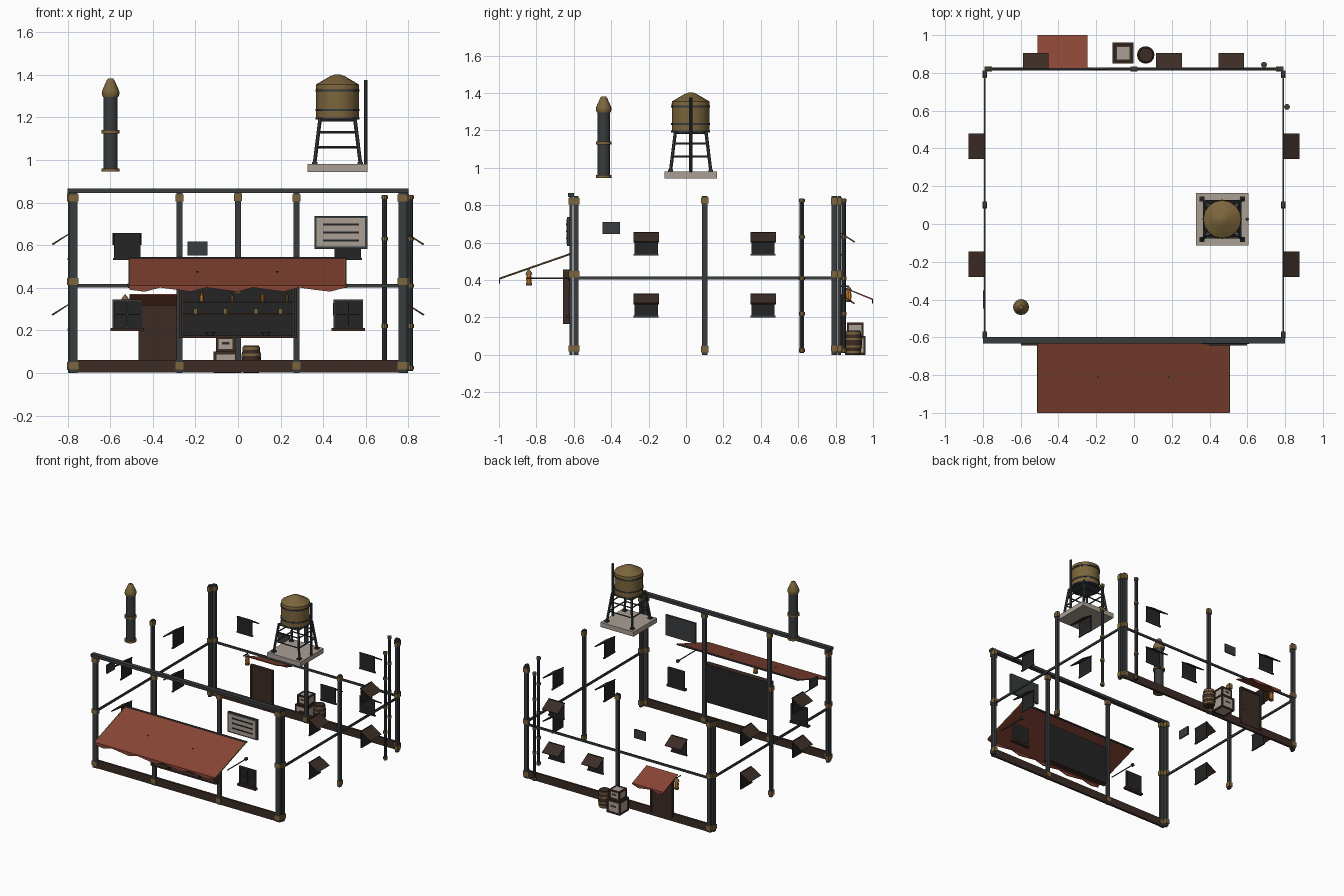
import bpy, bmesh, math
from mathutils import Vector

if "Cube" in bpy.data.objects:
    bpy.data.objects.remove(bpy.data.objects["Cube"])


def mat(name, c):
    m = bpy.data.materials.new(name)
    m.diffuse_color = (*c, 1)
    m.use_nodes = True
    m.node_tree.nodes["Principled BSDF"].inputs["Base Color"].default_value = m.diffuse_color
    return m


IRON = mat("iron", (0.04, 0.045, 0.048))
DARK = mat("dark_glass", (0.018, 0.018, 0.018))
BRASS = mat("brass", (0.2, 0.13, 0.045))
WOOD = mat("wood", (0.045, 0.025, 0.018))
RED = mat("red_sheet", (0.25, 0.06, 0.035))
PALE = mat("pale", (0.4, 0.35, 0.3))
GLOW = mat("lamp_glow", (0.8, 0.25, 0.02))


def finish(name, bm, m, smooth=False):
    bmesh.ops.recalc_face_normals(bm, faces=bm.faces)
    me = bpy.data.meshes.new(name)
    bm.to_mesh(me)
    bm.free()
    me.materials.append(m)
    ob = bpy.data.objects.new(name, me)
    bpy.context.collection.objects.link(ob)
    if smooth:
        bpy.context.view_layer.objects.active = ob
        ob.select_set(True)
        bpy.ops.object.shade_smooth_by_angle(angle=math.radians(35))
        ob.select_set(False)
    return ob


def box(name, c, s, m):
    bm = bmesh.new()
    bmesh.ops.create_cube(bm, size=1)
    for v in bm.verts:
        v.co = Vector([c[i] + v.co[i] * s[i] for i in range(3)])
    return finish(name, bm, m)


def rod(name, p, q, r, m, n=10):
    p, q = Vector(p), Vector(q)
    bm = bmesh.new()
    bmesh.ops.create_cone(bm, cap_ends=True, segments=n, radius1=r, radius2=r, depth=(q - p).length)
    rot = (q - p).to_track_quat('Z', 'Y')
    for v in bm.verts:
        v.co = rot @ v.co + (p + q) / 2
    return finish(name, bm, m, n > 6)


def lathe(name, x, y, prof, m, n=16):
    bm = bmesh.new()
    rings = [[bm.verts.new((x + r * math.cos(2 * math.pi * k / n), y + r * math.sin(2 * math.pi * k / n), z))
              for k in range(n)] for r, z in prof]
    for a, b in zip(rings, rings[1:]):
        for k in range(n):
            bm.faces.new((a[k], a[(k + 1) % n], b[(k + 1) % n], b[k]))
    bm.faces.new(rings[0])
    bm.faces.new(rings[-1])
    return finish(name, bm, m, True)


# walls: position along wall u, distance outward n, height z
WALL = {'front': lambda u, n, z: (u, -0.615 - n, z), 'back': lambda u, n, z: (u, 0.82 + n, z),
        'right': lambda u, n, z: (0.79 + n, u, z), 'left': lambda u, n, z: (-0.79 - n, u, z)}


def wbox(name, wall, u, n, z, su, sn, sz, m):
    s = (su, sn, sz) if wall in ('front', 'back') else (sn, su, sz)
    return box(name, WALL[wall](u, n, z), s, m)


def sheet(name, wall, u0, u1, n0, z0, n1, z1, drop, m, segs=1, th=0.006):
    # sloped sheet with an uneven hanging front edge
    bm = bmesh.new()
    rows = []
    for i in range(segs + 1):
        u = u0 + (u1 - u0) * i / segs
        d = drop * (0.75 + 0.45 * math.sin(i * 2.1)) if drop else 0
        prof = [(n0, z0), (n1, z1)] + ([(n1, z1 - d)] if drop else [])
        inner = ([(n1 - th, z1 - d)] if drop else []) + [(n1 - th, z1 - th), (n0, z0 - th)]
        rows.append([bm.verts.new(WALL[wall](u, n, z)) for n, z in prof + inner])
    k = len(rows[0])
    for a, b in zip(rows, rows[1:]):
        for j in range(k):
            bm.faces.new((a[j], a[(j + 1) % k], b[(j + 1) % k], b[j]))
    bm.faces.new(rows[0])
    bm.faces.new(rows[-1])
    return finish(name, bm, m)


def post(name, wall, u, caps, w=0.028):
    wbox(name, wall, u, 0, 0.425, w, 0.018, 0.85, IRON)
    for z in caps:
        wbox(name + "_cap", wall, u, 0, z, w + 0.01, 0.026, 0.034, BRASS)


# frame posts with brass caps
ALL = (0.034, 0.43, 0.822)
for s in (-1, 1):
    post("front_corner_post", 'front', s * 0.772, ALL, 0.036)
    post("back_corner_post", 'back', s * 0.772, ALL, 0.03)
    post("front_post", 'front', s * 0.275, (0.034, 0.822))
    side = 'right' if s > 0 else 'left'
    for u in (-0.588, 0.793):
        post(side + "_corner_post", side, u, ALL)
    post(side + "_post", side, 0.1, (0.03, 0.825))
    wbox(side + "_rail", side, 0.1, 0, 0.412, 1.39, 0.01, 0.016, IRON)
post("back_post", 'back', 0, (0.03, 0.825), 0.026)
wbox("back_rail", 'back', 0, 0, 0.41, 1.56, 0.01, 0.016, IRON)
wbox("front_top_beam", 'front', 0, 0, 0.855, 1.6, 0.034, 0.022, IRON)
for w in ('front', 'back'):
    wbox(w + "_base_beam", w, 0, 0, 0.032, 1.58, 0.016, 0.06, WOOD)

# hooded windows on sides and back
hoods = [(w, u, z) for w in ('left', 'right') for u in (-0.213, 0.412) for z in (0.53, 0.2)]
hoods += [('back', -0.52, 0.53), ('back', 0.515, 0.53), ('back', 0.515, 0.2), ('back', 0.185, 0.2)]
for w, u, z in hoods:
    wbox("window_pane", w, u, 0.003, z + 0.065, 0.125, 0.006, 0.125, DARK)
    wbox("window_sill", w, u, 0.006, z + 0.005, 0.134, 0.01, 0.01, IRON)
    sheet("window_hood", w, u - 0.068, u + 0.068, 0, z + 0.128, 0.085, z + 0.076, 0, WOOD)
wbox("back_vent", 'back', -0.19, 0.004, 0.585, 0.095, 0.01, 0.066, IRON)
wbox("left_vent", 'left', -0.4, 0.004, 0.678, 0.095, 0.01, 0.066, IRON)

# front windows with bars
for u in (-0.52, 0.518):
    wbox("front_pane", 'front', u, 0.005, 0.275, 0.13, 0.008, 0.125, DARK)
    for d in (-0.064, 0, 0.064):
        wbox("front_window_bar", 'front', u + d, 0.01, 0.275, 0.01 if d else 0.005, 0.014, 0.135, IRON)
        wbox("front_window_bar", 'front', u, 0.01, 0.275 + d, 0.138, 0.014, 0.01 if d else 0.005, IRON)
    wbox("front_window_sill", 'front', u, 0.014, 0.204, 0.158, 0.026, 0.014, WOOD)

# serving hatch with shelves and goods
wbox("hatch_back", 'front', 0, 0.003, 0.31, 0.54, 0.006, 0.285, DARK)
for s in (-1, 1):
    wbox("hatch_jamb", 'front', s * 0.269, 0.022, 0.31, 0.014, 0.042, 0.29, WOOD)
    wbox("hatch_sill", 'front', 0, 0.022, 0.31 + s * 0.14, 0.55, 0.042, 0.012, WOOD)
    lathe("dish", s * 0.13, -0.637, [(0.012, 0.176), (0.022, 0.192)], IRON, 10)
for z in (0.275, 0.335):
    wbox("hatch_shelf", 'front', 0, 0.015, z, 0.52, 0.022, 0.007, WOOD)
for i, x in enumerate((-0.2, -0.06, 0.085, 0.2)):
    wbox("shelf_jar", 'front', x, 0.016, 0.29, 0.018, 0.016, 0.024, BRASS)
    lathe("shelf_bottle", x + 0.03, -0.631, [(0.008, 0.338), (0.008, 0.362), (0.003, 0.37), (0.003, 0.38)],
          (GLOW, BRASS)[i % 2], 8)

# front awning, trim and struts
sheet("front_awning", 'front', -0.51, 0.505, 0.01, 0.538, 0.385, 0.41, 0.025, RED, 14)
rod("awning_top_bar", (-0.515, -0.622, 0.538), (0.51, -0.622, 0.538), 0.007, IRON)
for x in (-0.51, 0.505):
    rod("awning_edge_trim", (x, -0.622, 0.538), (x, -0.996, 0.408), 0.005, BRASS, 6)
    rod("awning_strut", (x, -0.615, 0.41), (x, -0.85, 0.41), 0.004, IRON)
    rod("strut_mount", (x, -0.615, 0.41), (x, -0.63, 0.41), 0.012, IRON)
for x in (-0.19, 0.185):
    rod("awning_rivet", (x, -0.81, 0.468), (x, -0.812, 0.478), 0.006, IRON)


def lamp(x, y, z):
    lathe("lamp_glass", x, y, [(0.013, z), (0.016, z + 0.03), (0.012, z + 0.05)], GLOW, 10)
    lathe("lamp_cap", x, y, [(0.02, z + 0.05), (0.016, z + 0.06), (0.005, z + 0.075)], BRASS, 10)
    lathe("lamp_base", x, y, [(0.017, z - 0.008), (0.017, z + 0.003)], BRASS, 10)


lamp(0, -0.84, 0.38)
rod("lamp_hanger", (0, -0.84, 0.45), (0, -0.84, 0.465), 0.003, IRON, 6)
lamp(-0.53, 0.87, 0.29)
rod("back_lamp_arm", (-0.53, 0.82, 0.366), (-0.53, 0.872, 0.366), 0.004, IRON, 6)

# sign board with plain bars
wbox("sign_frame", 'front', 0.483, 0.012, 0.66, 0.25, 0.016, 0.155, IRON)
wbox("sign_panel", 'front', 0.483, 0.02, 0.66, 0.228, 0.008, 0.134, PALE)
for z in (0.623, 0.66, 0.697):
    wbox("sign_bar", 'front', 0.483, 0.025, z, 0.17, 0.004, 0.009, DARK)

# back door and its awning
wbox("back_door", 'back', -0.375, 0.004, 0.17, 0.17, 0.014, 0.28, WOOD)
for x in (-0.462, -0.288):
    wbox("door_jamb", 'back', x, 0.006, 0.17, 0.012, 0.022, 0.28, WOOD)
wbox("door_lintel", 'back', -0.375, 0.006, 0.312, 0.186, 0.022, 0.014, WOOD)
wbox("door_knob", 'back', -0.315, 0.016, 0.15, 0.012, 0.014, 0.012, BRASS)
sheet("back_awning", 'back', -0.51, -0.245, 0.005, 0.37, 0.18, 0.3, 0.022, RED, 5)

# drain pipes
for x, y in ((0.688, 0.843), (0.81, 0.62)):
    rod("drain_pipe", (x, y, 0.01), (x, y, 0.835), 0.012, IRON)
    for z in (0.025, 0.22, 0.41, 0.63, 0.825):
        rod("pipe_collar", (x, y, z - 0.009), (x, y, z + 0.009), 0.016, BRASS)


# crates and barrel
def crate(x, y, z, w, h):
    box("crate", (x, y, z + h / 2), (w * 0.92, w * 0.92, h * 0.94), PALE)
    for a in (-1, 1):
        for b in (-1, 1):
            e = w / 2 - 0.006
            box("crate_edge", (x + a * e, y + b * e, z + h / 2), (0.012, 0.012, h), WOOD)
            for t in (0.006, h - 0.006):
                if a > 0:
                    box("crate_edge", (x, y + b * e, z + t), (w, 0.012, 0.012), WOOD)
                    box("crate_edge", (x + b * e, y, z + t), (0.012, w, 0.012), WOOD)
    box("crate_slot", (x, y, z + h * 0.55), (w * 0.4, w * 0.96, 0.01), WOOD)


crate(-0.058, 0.905, 0, 0.112, 0.1)
crate(-0.058, 0.905, 0.1, 0.09, 0.072)
lathe("barrel", 0.062, 0.895, [(0.036, 0), (0.043, 0.035), (0.046, 0.065), (0.043, 0.095), (0.036, 0.13)], WOOD)
for z, r in ((0.015, 0.041), (0.045, 0.0465), (0.085, 0.0465), (0.115, 0.041)):
    lathe("barrel_hoop", 0.062, 0.895, [(r, z - 0.006), (r, z + 0.006)], BRASS)

# chimney
cx, cy = -0.598, -0.44
lathe("chimney_pipe", cx, cy, [(0.033, 0.945), (0.033, 1.32)], IRON)
for z in (0.953, 1.133):
    lathe("chimney_ring", cx, cy, [(0.042, z - 0.008), (0.042, z + 0.008)], BRASS)
lathe("chimney_cap", cx, cy, [(0.036, 1.295), (0.042, 1.31), (0.04, 1.325), (0.018, 1.375), (0.012, 1.382)], BRASS)

# water tower
tx, ty = 0.467, 0.025
box("tower_slab", (tx, ty, 0.962), (0.28, 0.28, 0.036), PALE)


def leg(a, b, z):
    h = 0.108 - 0.026 * (z - 0.98) / 0.21
    return (tx + a * h, ty + b * h, z)


for a, b in ((-1, -1), (1, -1), (1, 1), (-1, 1)):
    rod("tower_leg", leg(a, b, 0.98), leg(a, b, 1.195), 0.009, IRON, 6)
    box("tower_foot", leg(a, b, 0.985), (0.026, 0.026, 0.012), IRON)
    for z in (1.06, 1.13, 1.185):
        rod("tower_brace", leg(a, b, z), leg(-b, a, z), 0.005, IRON, 6)
lathe("tank", tx, ty, [(0.1, 1.19), (0.1, 1.335)], BRASS)
lathe("tank_roof", tx, ty, [(0.102, 1.335), (0.1, 1.355), (0.035, 1.393), (0.012, 1.402)], BRASS)
for z in (1.194, 1.235, 1.327):
    lathe("tank_band", tx, ty, [(0.104, z - 0.005), (0.104, z + 0.005)], IRON)
rod("tower_pipe", (0.6, ty, 0.975), (0.6, ty, 1.375), 0.009, IRON)
